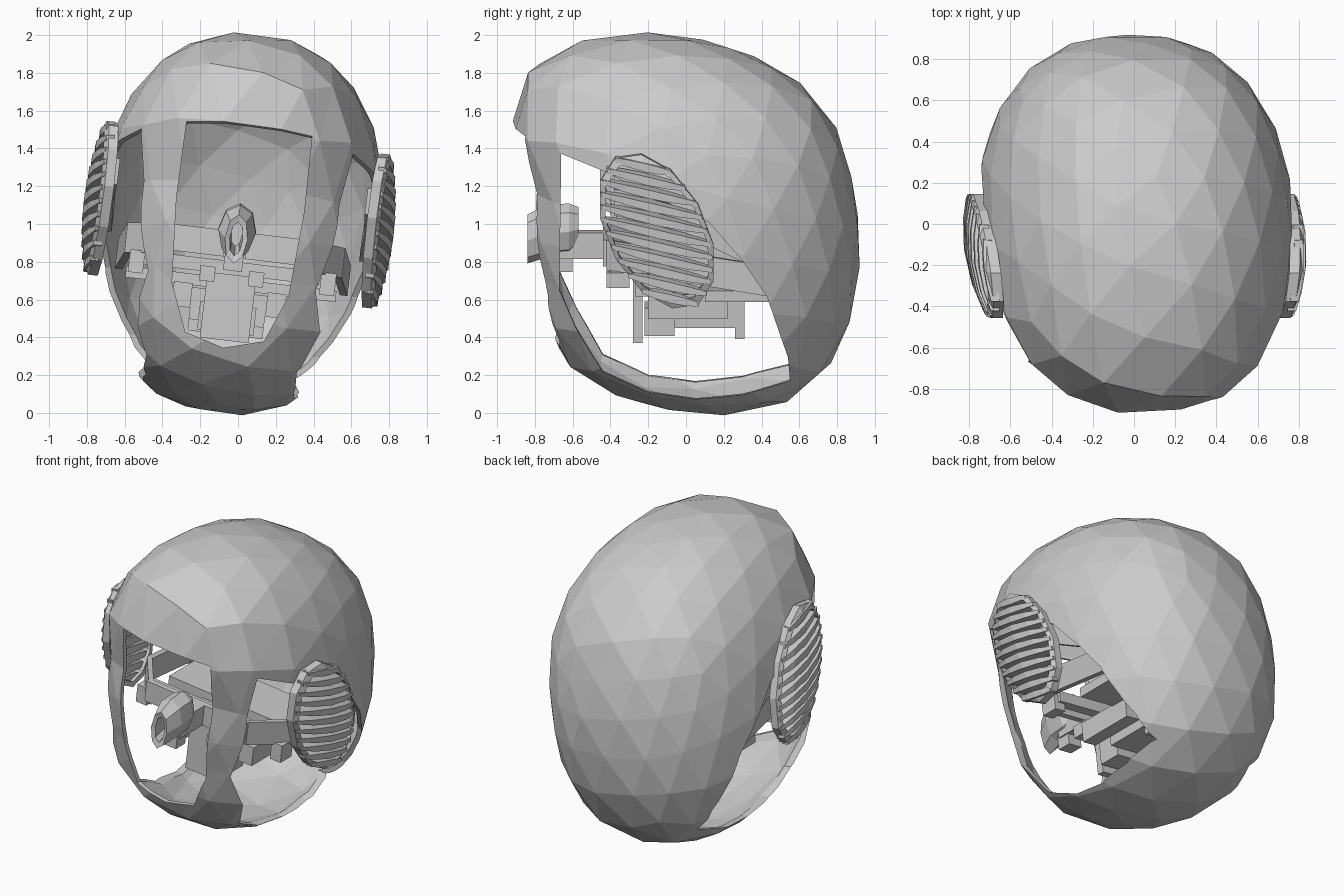
import bpy, bmesh
from math import sin, cos, pi, atan2, hypot, radians, sqrt
from mathutils import Matrix

if "Cube" in bpy.data.objects:
    bpy.data.objects.remove(bpy.data.objects["Cube"])

parts = []


def add_mesh(name, bm):
    bmesh.ops.recalc_face_normals(bm, faces=bm.faces[:])
    me = bpy.data.meshes.new(name)
    bm.to_mesh(me)
    bm.free()
    ob = bpy.data.objects.new(name, me)
    bpy.context.collection.objects.link(ob)
    return ob


def loft(bm, rings, closed=False):
    """Skin a list of equal-length point rings; cap the ends unless closed."""
    vr = [[bm.verts.new(p) for p in r] for r in rings]
    n = len(vr[0])
    for i in range(len(vr) if closed else len(vr) - 1):
        a, b = vr[i], vr[(i + 1) % len(vr)]
        for j in range(n):
            k = (j + 1) % n
            bm.faces.new((a[j], a[k], b[k], b[j]))
    if not closed:
        bm.faces.new(vr[0])
        bm.faces.new(vr[-1])


def part(name, rings, closed=False):
    bm = bmesh.new()
    loft(bm, rings, closed)
    ob = add_mesh(name, bm)
    parts.append(ob)
    return ob


def box(name, x, y, z):
    return part(name, [[(x[0], v, z[0]), (x[1], v, z[0]), (x[1], v, z[1]), (x[0], v, z[1])] for v in y])


def cut(ob, rings, op):
    bm = bmesh.new()
    loft(bm, rings)
    cutter = add_mesh("cutter", bm)
    cutter.hide_render = True
    m = ob.modifiers.new("cut", 'BOOLEAN')
    m.operation, m.object, m.solver = op, cutter, 'EXACT'
    bpy.context.view_layer.objects.active = ob
    bpy.ops.object.modifier_apply(modifier=m.name)
    bpy.data.objects.remove(cutter)


# Side outline (y, z) of the whole head, from which the ovoid is shaped
OUTLINE = [(-.925, 1.53), (-.88, 1.76), (-.75, 1.9), (-.59, 1.96), (-.33, 2.01), (-.07, 2.0), (.22, 1.94),
           (.46, 1.84), (.68, 1.68), (.78, 1.54), (.88, 1.23), (.915, .87), (.885, .53), (.76, .24), (.59, .08),
           (.32, .0), (0, .0), (-.2, .04), (-.44, .12), (-.69, .32), (-.76, .6), (-.83, .85), (-.84, 1.3)]
POLAR = sorted((atan2(z - 1, y), hypot(y, z - 1)) for y, z in OUTLINE)
POLAR = [(POLAR[-1][0] - 2 * pi, POLAR[-1][1])] + POLAR + [(POLAR[0][0] + 2 * pi, POLAR[0][1])]


def radius(a):
    for (a0, r0), (a1, r1) in zip(POLAR, POLAR[1:]):
        if a0 <= a <= a1:
            return r0 + (r1 - r0) * (a - a0) / (a1 - a0)
    return 1


def ovoid(name, thick):
    bm = bmesh.new()
    bmesh.ops.create_icosphere(bm, subdivisions=3, radius=1, matrix=Matrix.Rotation(radians(-14), 4, 'X'))
    for v in bm.verts:
        x, y, z = v.co
        a = atan2(z, y)
        r = radius(a) * min(1, hypot(y, z)) ** .92
        v.co = (.765 * (1 if x > 0 else -1) * abs(x) ** .85, r * cos(a), 1 + r * sin(a))
    ob = add_mesh(name, bm)
    m = ob.modifiers.new("thick", 'SOLIDIFY')
    m.thickness, m.offset = thick, -1
    bpy.context.view_layer.objects.active = ob
    bpy.ops.object.modifier_apply(modifier=m.name)
    parts.append(ob)
    return ob


def side_prism(pts):
    return [[(x, y, z) for y, z in pts] for x in (-2, 2)]


# Main shell: crown and back of the head
shell = ovoid("head_shell", .03)
cut(shell, side_prism([(-1.2, 1.63), (-.8, 1.49), (-.43, 1.36), (.12, 1.1), (.3, .89), (.43, .69), (.54, .35),
                       (.59, -.3), (1.5, -.3), (1.5, 2.4), (-1.2, 2.4)]), 'INTERSECT')

# Face frame: two front posts running down into the chin and under-jaw plate
frame = ovoid("face_frame", .03)
cut(frame, side_prism([(-.66, 1.5), (-.67, .7), (-.58, .5), (-.44, .26), (-.2, .15), (.05, .115), (.3, .14),
                       (.585, .22), (.585, -.3), (-1.3, -.3), (-1.3, 1.56), (-.8, 1.56)]), 'INTERSECT')
opening = [(-.33, 1.8), (-.34, 1.1), (-.31, .65), (-.21, .4), (0, .34)]
opening += [(-x, z) for x, z in opening[-2::-1]]
cut(frame, [[(x, y, z) for x, z in opening] for y in (-2, -.2)], 'DIFFERENCE')

# Ears: domed, slanted oval grilles
EA, EB = .30, .41


def ear_pt(s, d, y, z):
    return (s * (.745 + .1 * y + d), -.155 + y - .2 * z, 1.05 + z - .22 * y)


def ear(name, s):
    bm = bmesh.new()
    ring = []
    for i in range(12):
        c, q = EA * cos(i * pi / 6), EB * sin(i * pi / 6)
        ring.append([ear_pt(s, d, c * k, q * k)
                     for k, d in ((1, -.04), (1, .01), (.9, .03), (.9, -.04))])
    loft(bm, ring, closed=True)
    for i in range(11):
        z = -.35 + i * .07
        half = EA * .95 * sqrt(1 - (z / EB) ** 2)
        rings = []
        for t in (-1, -.55, 0, .55, 1):
            y = half * t
            dome = .02 + .06 * (1 - (y / EA) ** 2 - (z / EB) ** 2)
            h = .03 * (1 - .5 * t * t)
            rings.append([ear_pt(s, -.02, y, z + h), ear_pt(s, dome, y, z + h * .6),
                          ear_pt(s, dome, y, z - h), ear_pt(s, -.02, y, z - h)])
        loft(bm, rings)
    parts.append(add_mesh(name, bm))


for side, s in (("left", -1), ("right", 1)):
    ear(side + "_ear_grille", s)
    # Strut from ear back to the shell, side rail and small jaw blocks inside
    part(side + "_ear_strut", [[(s * (x + w), y, z + h) for w, h in ((-.02, -.07), (.02, -.07), (.02, .07), (-.02, .07))]
                               for x, y, z in ((.68, -.38, 1.2), (.69, 0, 1.1), (.68, .3, .95))])
    part(side + "_jaw_rail", [[(s * (x + w), y, z + h) for w, h in ((-.02, -.08), (.02, -.08), (.02, .08), (-.02, .08))]
                              for x, y, z in ((.36, -.42, .88), (.56, -.15, .86), (.6, .42, .77))])
    box(side + "_hinge_block", sorted((s * .47, s * .55)), (-.27, -.15), (.68, .8))
    box(side + "_jaw_knob", sorted((s * .09, s * .17)), (-.42, -.3), (.68, .76))
    box(side + "_lower_jaw", sorted((s * .2, s * .3)), (-.2, .22), (.53, .66))

# Inner mechanism: cross bars, rear platform, throat boxes
box("front_cross_bar", (-.38, .38), (-.44, -.4), (.82, .96))
box("jaw_cross_bar", (-.52, .52), (-.2, -.13), (.73, .8))
box("rear_platform", (-.56, .56), (.1, .45), (.65, .71))
box("mouth_plate", (-.13, .13), (-.28, -.23), (.38, .73))
box("throat_block", (-.15, .15), (-.22, -.06), (.42, .57))
box("throat_channel", (-.2, .2), (-.06, .26), (.47, .64))
box("throat_rear_plate", (-.2, .2), (.26, .31), (.41, .68))
box("nose_arm", (-.06, .06), (-.68, -.42), (.82, .96))

# Nose: faceted hollow snout
snout = []
for y, rx, rz, zc in ((-.57, .07, .11, .98), (-.62, .1, .14, .97), (-.74, .10, .14, .96), (-.84, .06, .13, .92),
                      (-.83, .035, .09, .92), (-.7, .03, .07, .95)):
    snout.append([(rx * sin(k * pi / 4), y, zc + rz * cos(k * pi / 4)) for k in range(8)])
part("nose_snout", snout)
box("nose_base", (-.05, .05), (-.7, -.6), (.75, .84))

# Lean the whole head slightly to its side
lean = Matrix.Translation((0, 0, 1)) @ Matrix.Rotation(radians(6.8), 4, 'Y') @ Matrix.Translation((0, 0, -1))
for ob in parts:
    ob.data.transform(lean)
